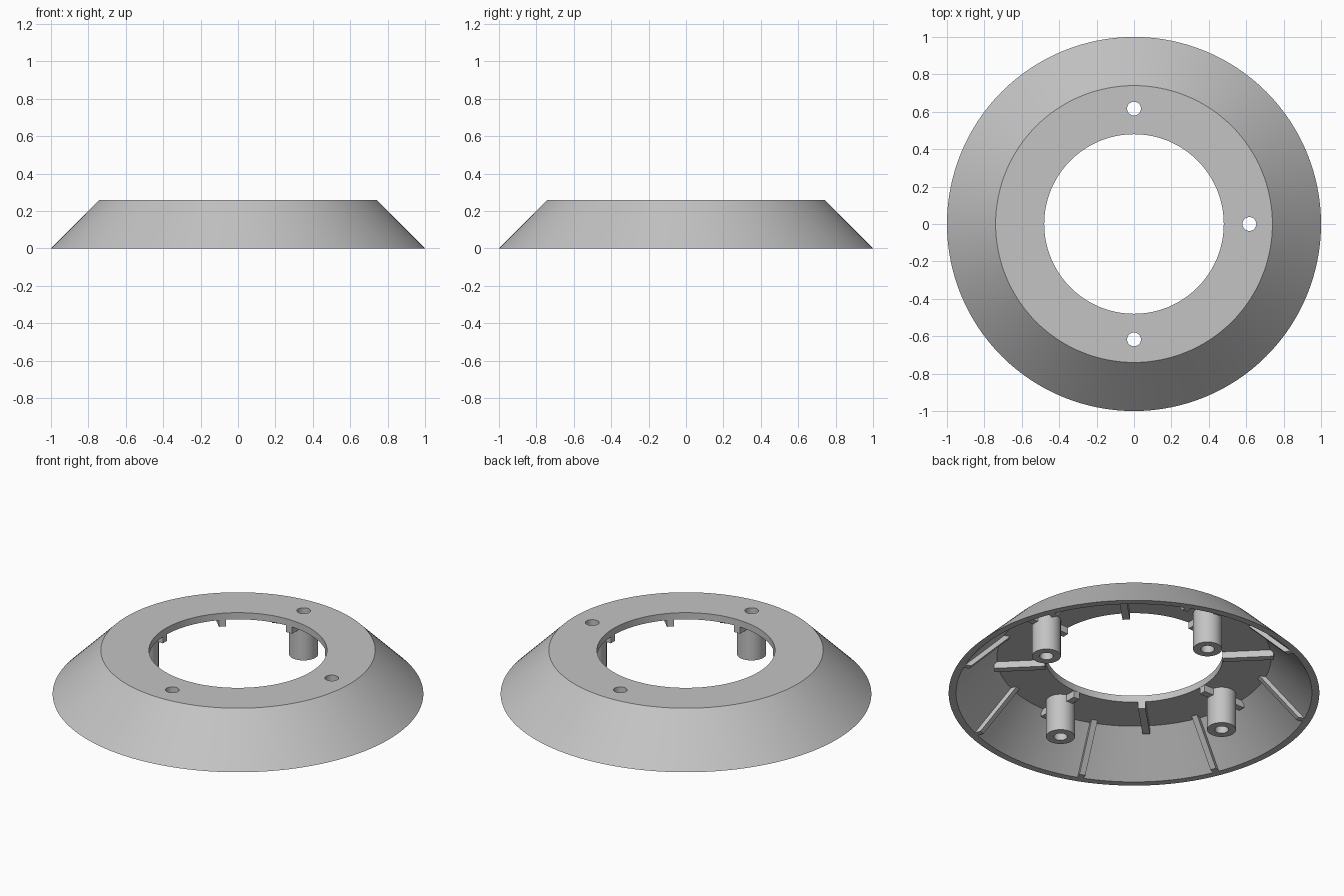
import bpy, bmesh
from math import pi, radians
from mathutils import Matrix

cube = bpy.data.objects.get("Cube")
if cube:
    bpy.data.objects.remove(cube, do_unlink=True)

grey = bpy.data.materials.new("plain grey")
grey.use_nodes = True
colour = (0.55, 0.55, 0.55, 1)
grey.diffuse_color = colour
grey.node_tree.nodes["Principled BSDF"].inputs["Base Color"].default_value = colour

TOP, UNDER = 0.26, 0.22          # plate faces
HOLE_R, BOSS_R, BOSS_AT = 0.037, 0.078, 0.617


def finish(name, bm, smooth=False):
    bmesh.ops.recalc_face_normals(bm, faces=bm.faces)
    mesh = bpy.data.meshes.new(name)
    bm.to_mesh(mesh)
    bm.free()
    obj = bpy.data.objects.new(name, mesh)
    bpy.context.collection.objects.link(obj)
    mesh.materials.append(grey)
    if smooth:
        shade(obj)
    return obj


def shade(obj):
    bpy.ops.object.select_all(action='DESELECT')
    obj.select_set(True)
    bpy.context.view_layer.objects.active = obj
    bpy.ops.object.shade_smooth_by_angle(angle=radians(30))


def lathe(name, profile, steps, centre=(0, 0, 0), smooth=True):
    """Spin a closed (radius, height) outline around z."""
    bm = bmesh.new()
    verts = [bm.verts.new((r, 0, z)) for r, z in profile]
    edges = [bm.edges.new((v, verts[i - 1])) for i, v in enumerate(verts)]
    bmesh.ops.spin(bm, geom=verts + edges, axis=(0, 0, 1), cent=(0, 0, 0),
                   steps=steps, angle=2 * pi, use_merge=True)
    bmesh.ops.remove_doubles(bm, verts=bm.verts, dist=1e-5)
    bmesh.ops.translate(bm, verts=bm.verts, vec=centre)
    return finish(name, bm, smooth)


def rib(name, profile, width, angle):
    """Radial slab with a (radius, height) outline, turned about z."""
    bm = bmesh.new()
    face = bm.faces.new([bm.verts.new((r, -width / 2, z)) for r, z in profile])
    out = bmesh.ops.extrude_face_region(bm, geom=[face])
    moved = [v for v in out["geom"] if isinstance(v, bmesh.types.BMVert)]
    bmesh.ops.translate(bm, verts=moved, vec=(0, width, 0))
    bm.transform(Matrix.Rotation(angle, 4, 'Z'))
    return finish(name, bm)


# Conical shell with a flat ring on top
shell = lathe("conical_shell", [(1, 0), (0.74, TOP), (0.48, TOP), (0.48, UNDER),
                                (0.74, UNDER), (0.96, 0)], 128, smooth=False)

# Four screw holes through the ring
for i in range(4):
    bm = bmesh.new()
    bmesh.ops.create_cone(bm, cap_ends=True, segments=32, radius1=HOLE_R,
                          radius2=HOLE_R, depth=0.2)
    bm.transform(Matrix.Rotation(i * pi / 2, 4, 'Z')
                 @ Matrix.Translation((BOSS_AT, 0, TOP)))
    cutter = finish("hole_cutter", bm)
    cutter.hide_render = True
    cut = shell.modifiers.new("screw_hole", 'BOOLEAN')
    cut.operation, cut.solver, cut.object = 'DIFFERENCE', 'EXACT', cutter
    bpy.context.view_layer.objects.active = shell
    bpy.ops.object.modifier_apply(modifier=cut.name)
    bpy.data.objects.remove(cutter, do_unlink=True)
shade(shell)


def plate_rib(name, start, end, angle):
    low, high = UNDER - 0.04, UNDER + 0.005
    rib(name, [(start, low), (end, low), (end, high), (start, high)], 0.04, angle)


for i in range(4):
    a = i * pi / 2
    # Hollow screw boss, with short ribs on its inner and outer sides
    spot = Matrix.Rotation(a, 3, 'Z') @ Matrix.Translation((BOSS_AT, 0, 0)).translation
    lathe(f"screw_boss_{i + 1}", [(BOSS_R, 0), (BOSS_R, UNDER + 0.005),
                                  (HOLE_R, UNDER + 0.005), (HOLE_R, 0)], 32, spot)
    plate_rib(f"boss_inner_rib_{i + 1}", 0.481, BOSS_AT - 0.06, a)
    plate_rib(f"boss_outer_rib_{i + 1}", BOSS_AT + 0.06, 0.757, a)
    # Full rib under the ring between bosses
    plate_rib(f"plate_rib_{i + 1}", 0.481, 0.757, a + pi / 4)

# Sloping ribs inside the cone wall
for i in range(8):
    rib(f"wall_rib_{i + 1}", [(0.925, 0), (0.965, 0), (0.745, UNDER), (0.705, UNDER)],
        0.033, (i + 0.5) * pi / 4)
